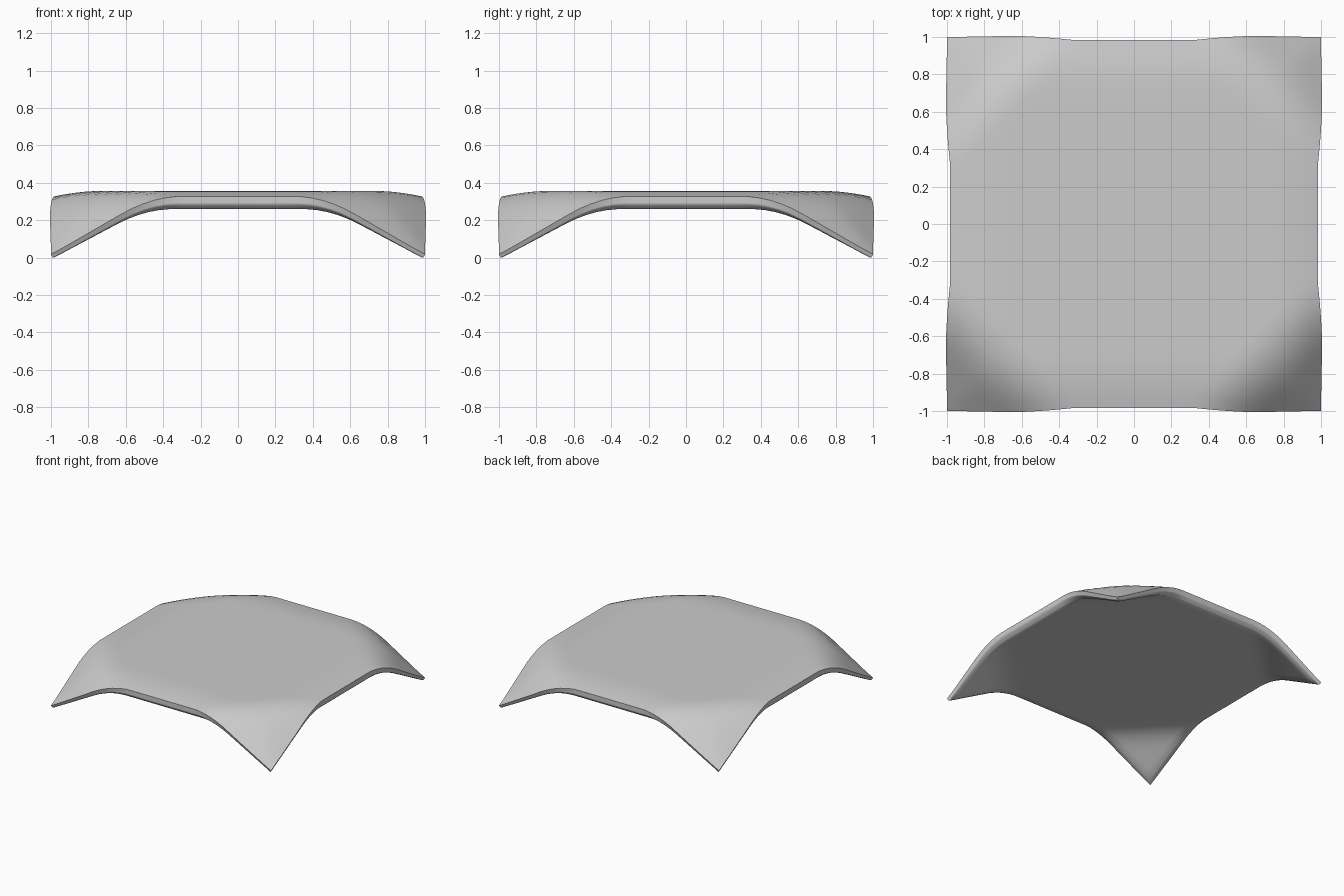
import bpy, bmesh, math

if "Cube" in bpy.data.objects:
    bpy.data.objects.remove(bpy.data.objects["Cube"])

SLOPE = 0.53          # steepness of the folded corners
FOLD0, FOLD1 = 1.30, 1.60   # soft fold zone, measured as |x| + |y|


def corner_drop(s):
    """Drop and local slope of the corner flap."""
    if s <= FOLD0:
        return 0.0, 0.0
    if s < FOLD1:
        t = (s - FOLD0) / (FOLD1 - FOLD0)
        return SLOPE * t * (s - FOLD0) / 2, SLOPE * t
    return SLOPE * (s - (FOLD0 + FOLD1) / 2), SLOPE


def crown(m):
    """Gentle rounding of the top towards the rim."""
    return 0.03 * max(0.0, (m - 0.72) / 0.28) ** 2


# Dense block that is shaped into the draped slab
bm = bmesh.new()
bmesh.ops.create_cube(bm, size=2)
bmesh.ops.subdivide_edges(bm, edges=bm.edges[:], cuts=35, use_grid_fill=True)

for v in bm.verts:
    w = (v.co.z + 1) / 2
    # rim profile: rounded under-edge, nearly upright side
    r = 0.955 + 0.028 * math.sin(min(1.0, w / 0.5) * math.pi / 2)
    x, y = v.co.x * r, v.co.y * r
    h = (0.098 - max(crown(abs(v.co.x)), crown(abs(v.co.y)))) * w
    # fold corners down, offsetting thickness along the tilted normal
    s = abs(x) + abs(y)
    drop, k = corner_drop(s)
    h *= 1 - 0.4 * min(1.0, max(0.0, (s - FOLD0) / 0.6))
    n = math.sqrt(1 + 2 * k * k)
    v.co = (x + math.copysign(h * k / n, x),
            y + math.copysign(h * k / n, y),
            0.262 - drop + h / n)

low = min(v.co.z for v in bm.verts)
for v in bm.verts:
    v.co.z -= low
bmesh.ops.recalc_face_normals(bm, faces=bm.faces[:])

mesh = bpy.data.meshes.new("draped_slab")
bm.to_mesh(mesh)
bm.free()
slab = bpy.data.objects.new("draped_slab", mesh)
bpy.context.collection.objects.link(slab)
bpy.context.view_layer.objects.active = slab
slab.select_set(True)
bpy.ops.object.shade_smooth_by_angle(angle=math.radians(60))
